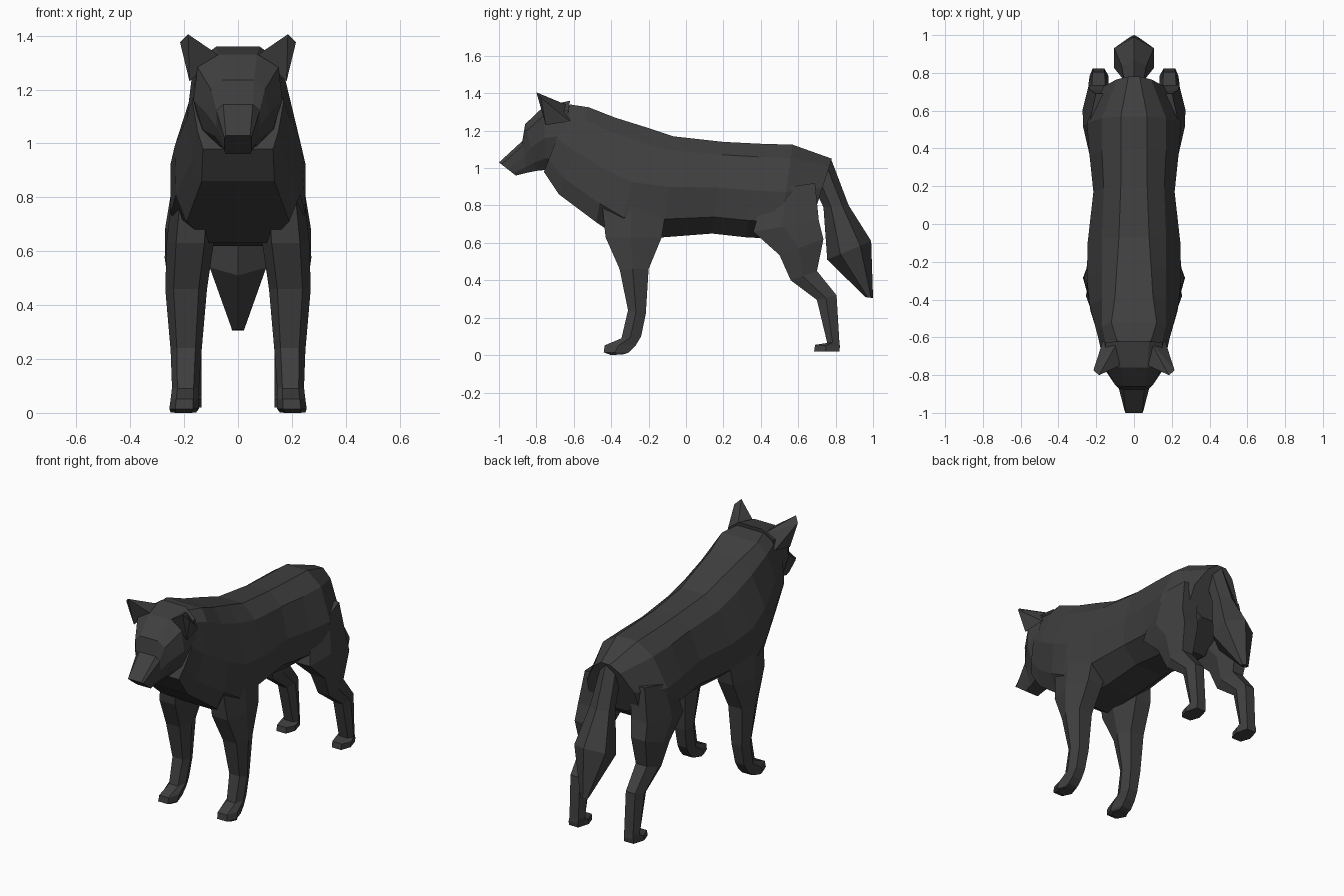
import bpy, bmesh

fur = bpy.data.materials.new("dark grey fur")
fur.diffuse_color = (0.05, 0.05, 0.05, 1)


def finish(name, bm, mirror=False):
    bmesh.ops.recalc_face_normals(bm, faces=bm.faces)
    me = bpy.data.meshes.new(name)
    bm.to_mesh(me)
    bm.free()
    me.materials.append(fur)
    ob = bpy.data.objects.new(name, me)
    bpy.context.collection.objects.link(ob)
    if mirror:
        ob.modifiers.new("mirror", 'MIRROR').use_mirror_merge = False
    return ob


def loft(name, rings, mirror=False):
    """Skin a list of equal-length rings and cap both ends."""
    bm = bmesh.new()
    vs = [[bm.verts.new(p) for p in r] for r in rings]
    n = len(rings[0])
    for a, b in zip(vs, vs[1:]):
        for i in range(n):
            j = (i + 1) % n
            bm.faces.new((a[i], a[j], b[j], b[i]))
    bm.faces.new(vs[0])
    bm.faces.new(vs[-1])
    return finish(name, bm, mirror)


def torso_ring(yt, zt, yb, zb, *widths):
    """Symmetric ring from top to bottom with five half widths."""
    half = [(w, yt + (yb - yt) * t, zt + (zb - zt) * t)
            for w, t in zip(widths, (0, 0.14, 0.5, 0.82, 1))]
    return half + [(-x, y, z) for x, y, z in reversed(half)]


def limb_ring(yf, zf, yb, zb, xi, xo):
    """Six-sided ring, narrow at front and back, full width in the middle."""
    d = (xo - xi) * 0.2
    out = []
    for x, t in ((xi + d, 0), (xo - d, 0), (xo, 0.45),
                 (xo - d, 1), (xi + d, 1), (xi, 0.45)):
        out.append((x, yf + (yb - yf) * t, zf + (zb - zf) * t))
    return out


def tail_ring(yf, zf, yb, zb, w):
    """Six-sided ring with a ridge at front and back."""
    return [(w * s, yf + (yb - yf) * t, zf + (zb - zf) * t)
            for s, t in ((0, 0), (1, 0.3), (1, 0.75),
                         (0, 1), (-1, 0.75), (-1, 0.3))]


# Torso and neck, from nape to rump
loft("body", [torso_ring(*r) for r in (
    (-0.62, 1.34, -0.76, 0.98, .09, .15, .17, .15, .13),
    (-0.52, 1.325, -0.68, 0.86, .12, .17, .19, .17, .135),
    (-0.38, 1.27, -0.48, 0.71, .10, .17, .235, .23, .19),
    (-0.22, 1.22, -0.36, 0.63, .09, .17, .25, .25, .11),
    (-0.07, 1.17, -0.12, 0.63, .08, .17, .245, .22, .10),
    (0.20, 1.14, 0.14, 0.65, .07, .16, .215, .20, .10),
    (0.40, 1.13, 0.32, 0.63, .07, .17, .235, .21, .10),
    (0.57, 1.125, 0.50, 0.62, .07, .17, .25, .24, .10),
    (0.78, 1.05, 0.68, 0.74, .03, .09, .16, .17, .07),
)])

# Head and muzzle
loft("head", [torso_ring(*r) for r in (
    (-0.62, 1.36, -0.68, 0.99, .08, .15, .17, .14, .08),
    (-0.76, 1.33, -0.75, 0.99, .07, .15, .165, .13, .07),
    (-0.86, 1.235, -0.80, 0.985, .06, .10, .115, .09, .06),
    (-0.875, 1.145, -0.85, 0.975, .055, .08, .08, .07, .05),
    (-1.0, 1.03, -0.91, 0.96, .045, .05, .05, .05, .045),
)])

# Ears: wedge hull
bm = bmesh.new()
for p in ((.075, -.75, 1.33), (.18, -.75, 1.23), (.165, -.62, 1.25),
          (.085, -.62, 1.33), (.185, -.80, 1.405), (.215, -.775, 1.375)):
    bm.verts.new(p)
bmesh.ops.convex_hull(bm, input=bm.verts[:])
finish("ears", bm, True)

# Front legs, shoulder to paw
loft("front_legs", [limb_ring(*r) for r in (
    (-0.45, 0.82, -0.10, 0.82, .08, .245),
    (-0.43, 0.63, -0.13, 0.63, .09, .265),
    (-0.355, 0.46, -0.20, 0.46, .115, .27),
    (-0.31, 0.24, -0.215, 0.22, .135, .25),
    (-0.345, 0.09, -0.24, 0.10, .145, .245),
    (-0.435, 0.052, -0.27, 0.05, .145, .25),
    (-0.44, 0.015, -0.305, 0.015, .145, .255),
    (-0.40, 0.0, -0.33, 0.005, .155, .25),
)], True)

# Hind legs, thigh to paw
loft("hind_legs", [limb_ring(*r) for r in (
    (0.42, 0.88, 0.69, 0.92, .07, .235),
    (0.36, 0.66, 0.71, 0.72, .09, .27),
    (0.50, 0.535, 0.735, 0.62, .11, .272),
    (0.56, 0.40, 0.70, 0.45, .125, .25),
    (0.70, 0.295, 0.805, 0.32, .135, .24),
    (0.755, 0.065, 0.82, 0.07, .135, .235),
    (0.69, 0.055, 0.823, 0.045, .135, .24),
    (0.685, 0.02, 0.82, 0.02, .135, .24),
)], True)

# Tail
loft("tail", [tail_ring(*r) for r in (
    (0.66, 0.95, 0.775, 1.05, .05),
    (0.735, 0.79, 0.87, 0.80, .065),
    (0.755, 0.51, 0.99, 0.61, .105),
    (0.96, 0.31, 1.0, 0.305, .022),
)])
